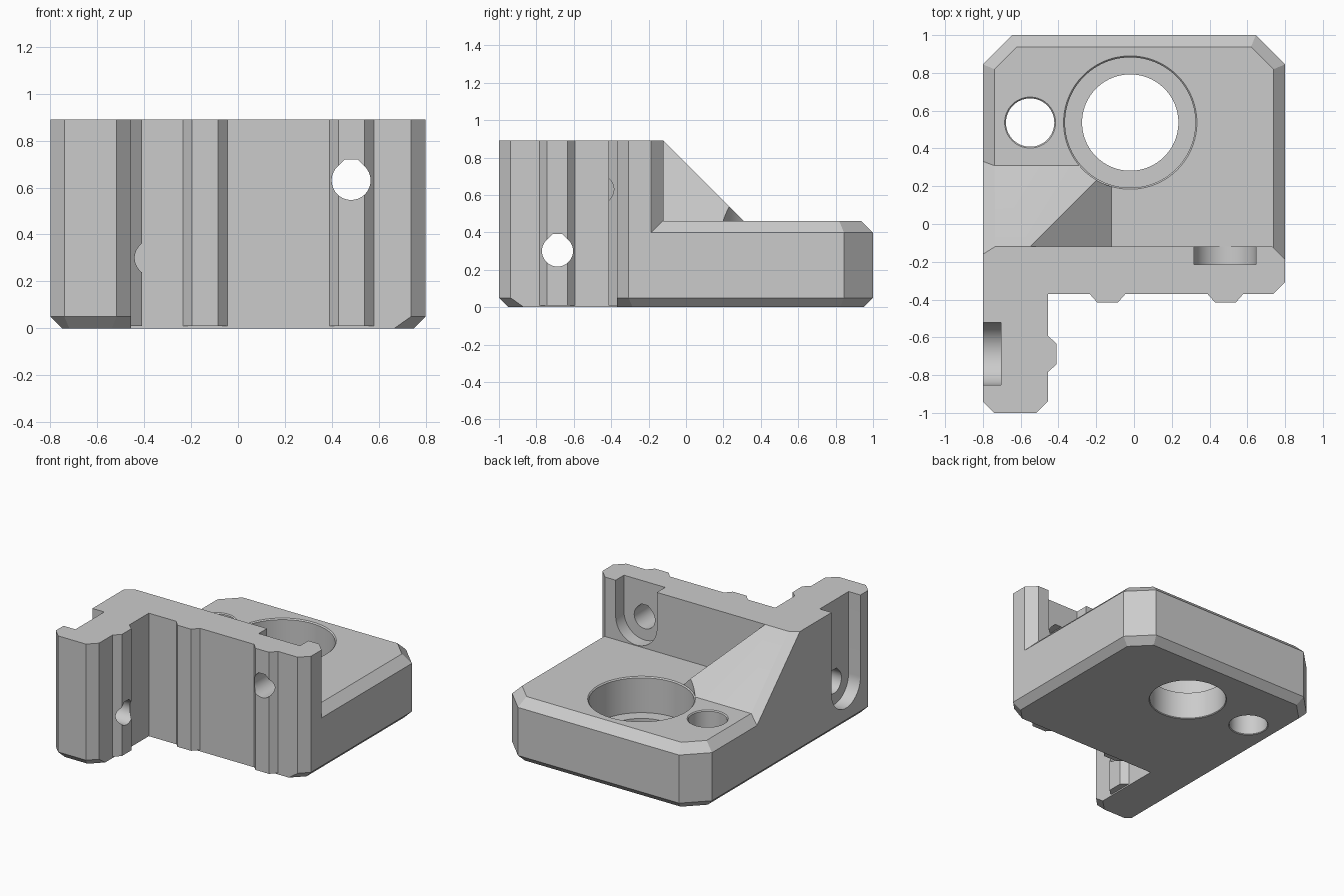
import bpy, bmesh, math
from mathutils import Vector

if "Cube" in bpy.data.objects:
    bpy.data.objects.remove(bpy.data.objects["Cube"])

TOP, DECK = 0.89, 0.46      # wall height, base plate height
BORE_Y = 0.537

grey = bpy.data.materials.new("plain_grey")
grey.use_nodes = True
grey.diffuse_color = (0.6, 0.6, 0.6, 1)
grey.node_tree.nodes["Principled BSDF"].inputs["Base Color"].default_value = (0.6, 0.6, 0.6, 1)


def to_object(name, bm):
    bmesh.ops.recalc_face_normals(bm, faces=bm.faces)
    mesh = bpy.data.meshes.new(name)
    bm.to_mesh(mesh)
    bm.free()
    mesh.materials.append(grey)
    obj = bpy.data.objects.new(name, mesh)
    bpy.context.collection.objects.link(obj)
    return obj


def side(nx, ny, c, height, bottom=0.05, top=0.0):
    """Upright side plane with optional 45 degree chamfers below and above."""
    n = math.hypot(nx, ny)
    planes = [(nx, ny, 0, c)]
    if bottom:
        planes.append((nx, ny, -n, c - n * bottom))
    if top:
        planes.append((nx, ny, n, c + n * (height - top)))
    return planes


def solid(name, planes):
    """Convex block: a large box trimmed by planes (normal, distance)."""
    bm = bmesh.new()
    bmesh.ops.create_cube(bm, size=6)
    for nx, ny, nz, c in planes:
        n = Vector((nx, ny, nz))
        bmesh.ops.bisect_plane(bm, geom=bm.verts[:] + bm.edges[:] + bm.faces[:], dist=1e-5,
                               plane_co=n * c / n.length_squared, plane_no=n, clear_outer=True)
        rim = [e for e in bm.edges if e.is_boundary]
        if rim:
            bmesh.ops.edgeloop_fill(bm, edges=rim)
    return to_object(name, bm)


def prism(name, points, axis, start, end):
    """Extrude a 2D outline along x, y or z."""
    place = {"x": lambda u, v, w: (w, u, v),
             "y": lambda u, v, w: (u, w, v),
             "z": lambda u, v, w: (u, v, w)}[axis]
    bm = bmesh.new()
    face = bm.faces.new([bm.verts.new(place(u, v, start)) for u, v in points])
    grown = bmesh.ops.extrude_face_region(bm, geom=[face])["geom"]
    shift = Vector(place(0, 0, end - start))
    bmesh.ops.translate(bm, vec=shift, verts=[v for v in grown if isinstance(v, bmesh.types.BMVert)])
    return to_object(name, bm)


def turned(name, x, y, profile, count=96):
    """Round cutter from (radius, z) rings."""
    bm = bmesh.new()
    rings = [[bm.verts.new((x + r * math.cos(math.tau * i / count),
                            y + r * math.sin(math.tau * i / count), z)) for i in range(count)]
             for r, z in profile]
    for low, high in zip(rings, rings[1:]):
        for i in range(count):
            j = (i + 1) % count
            bm.faces.new((low[i], low[j], high[j], high[i]))
    bm.faces.new(rings[0])
    bm.faces.new(rings[-1])
    return to_object(name, bm)


def arc(u, v, r, first, last, steps=40):
    angles = [math.radians(first + (last - first) * i / steps) for i in range(steps + 1)]
    return [(u + r * math.cos(a), v + r * math.sin(a)) for a in angles]


def teardrop(u, v):
    return arc(u, v, 0.083, 135, 405) + [(u + 0.027, v + 0.09), (u - 0.027, v + 0.09)]


def slot(u, v):
    return arc(u, v, 0.165, 180, 360) + [(u + 0.165, 1.1), (u - 0.165, 1.1)]


# Base plate with chamfered rim and clipped corners
floor = (0, 0, -1, 0)
front = [(0, -1, 0, 0.37)] + side(1, -1, 1.107, TOP)
base = [floor, (0, 0, 1, DECK)] + front
for nx, ny, c in [(1, 0, 0.8), (-1, 0, 0.8), (0, 1, 1), (1, 1, 1.645), (-1, 1, 1.645)]:
    base += side(nx, ny, c, DECK, top=0.062)
bracket = solid("corner_bracket", base)

# Cross wall, side leg and sloped gusset
slope_edge = (-0.62, 1, 1, 1.226)
wall = solid("cross_wall", [floor, (0, 0, 1, TOP), (0, 1, 0, -0.12), (1, 1, 0, 0.613), slope_edge]
             + front + side(1, 0, 0.8, TOP) + side(-1, 0, 0.8, TOP))
leg = solid("side_leg", [floor, (0, 0, 1, TOP), (0, 1, 0, -0.25), (1, 0, 0, -0.455)]
            + side(-1, 0, 0.8, TOP) + side(0, -1, 1, TOP)
            + side(-1, -1, 1.74, TOP) + side(1, -1, 0.483, TOP))
gusset = solid("gusset", [(0, 0, -1, -0.2), (0, 0, 1, TOP), (-1, 0, 0, 0.8), (0, -1, 0, 0.25),
                          (0, 1, 1, 0.77), (1, 0, 1, 0.34), slope_edge])
parts = [wall, leg, gusset]

# Locating ribs
rib = [(-0.095, 0.03), (-0.095, 0), (-0.055, -0.045), (0.055, -0.045), (0.095, 0), (0.095, 0.03)]
for x in (-0.14, 0.484):
    parts.append(prism("wall_rib", [(x + u, -0.37 + v) for u, v in rib], "z", 0.01, TOP))
parts.append(prism("leg_rib", [(-0.455 - v, -0.688 + u) for u, v in rib], "z", 0.01, TOP))

# Cutters: stepped bore, small hole, bolt holes and open-topped slots
cutters = [
    turned("bore", -0.02, BORE_Y, [(0.27, -0.01), (0.255, 0.005), (0.255, 0.2), (0.345, 0.2),
                                   (0.345, 0.452), (0.353, DECK), (0.353, 0.7)]),
    turned("small_hole", -0.55, BORE_Y, [(0.143, -0.01), (0.128, 0.005), (0.128, 0.453),
                                         (0.138, 0.463)], 64),
    prism("wall_bolt_hole", teardrop(0.482, 0.63), "y", -0.6, -0.05),
    prism("wall_slot", slot(0.482, 0.63), "y", -0.215, 0.0),
    prism("leg_bolt_hole", teardrop(-0.687, 0.3), "x", -0.95, -0.3),
    prism("leg_slot", slot(-0.687, 0.3), "x", -0.95, -0.705),
]

# Join the parts, then cut the holes
bpy.ops.object.select_all(action="DESELECT")
bpy.context.view_layer.objects.active = bracket
bracket.select_set(True)
for operation, tools in (("UNION", parts), ("DIFFERENCE", cutters)):
    for tool in tools:
        mod = bracket.modifiers.new(tool.name, "BOOLEAN")
        mod.operation, mod.solver, mod.object = operation, "EXACT", tool
        bpy.ops.object.modifier_apply(modifier=mod.name)
        bpy.data.objects.remove(tool)
bpy.ops.object.shade_smooth_by_angle(angle=math.radians(25))
